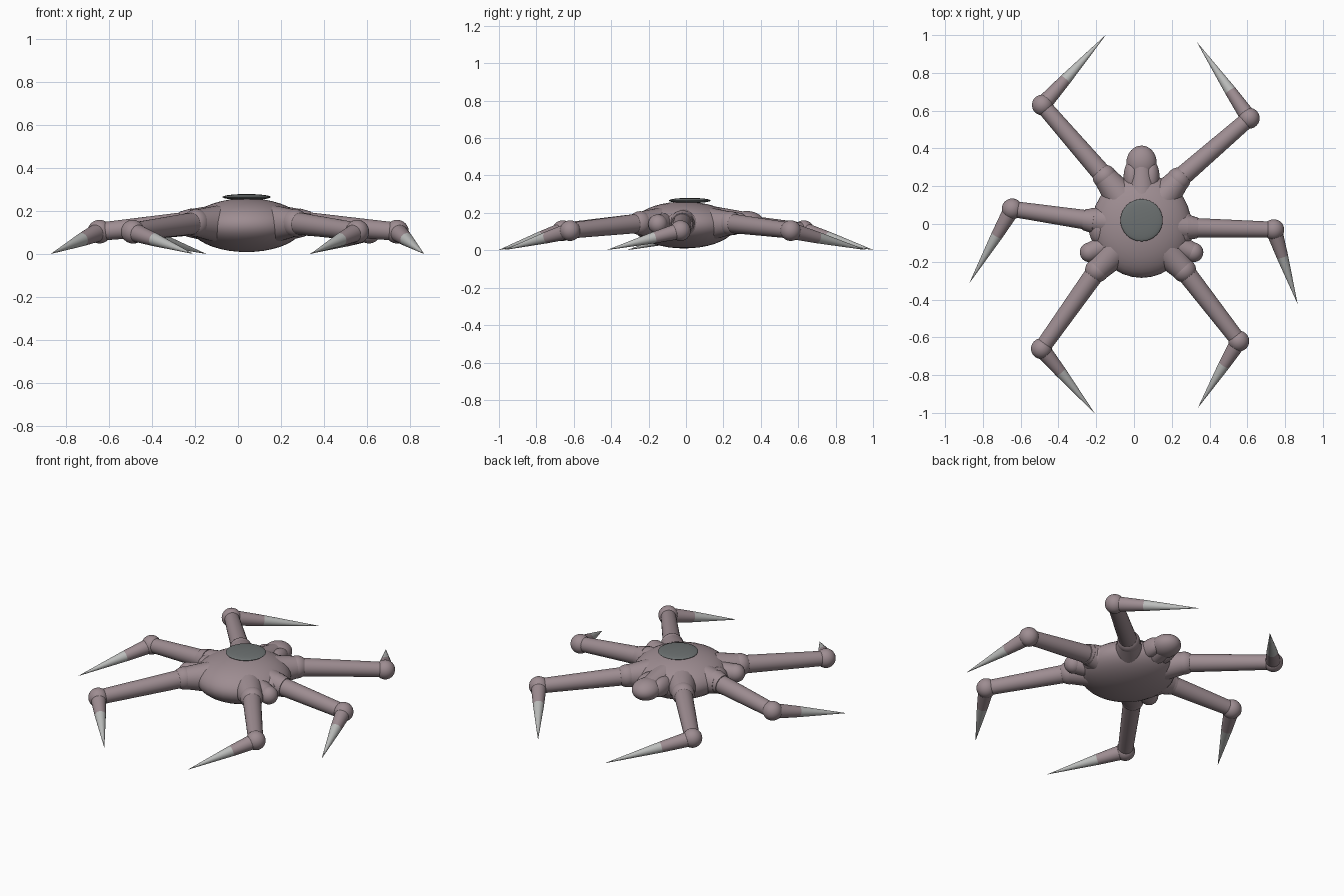
import bpy, math
from mathutils import Vector

if "Cube" in bpy.data.objects:
    bpy.data.objects.remove(bpy.data.objects["Cube"])


def material(name, rgb):
    m = bpy.data.materials.new(name)
    m.diffuse_color = (*rgb, 1)
    m.use_nodes = True
    m.node_tree.nodes["Principled BSDF"].inputs["Base Color"].default_value = m.diffuse_color
    return m


SHELL = material("mauve shell", (0.34, 0.265, 0.285))
CLAW = material("pale claw", (0.50, 0.51, 0.50))
PLATE = material("dark plate", (0.15, 0.165, 0.165))


def finish(name, mat):
    ob = bpy.context.object
    ob.name = name
    ob.data.materials.append(mat)
    bpy.ops.object.shade_smooth_by_angle(angle=math.radians(40))
    return ob


def ball(name, pos, size, mat=SHELL):
    bpy.ops.mesh.primitive_uv_sphere_add(segments=32, ring_count=20, radius=1, location=pos)
    bpy.context.object.scale = size if isinstance(size, tuple) else (size,) * 3
    bpy.ops.object.transform_apply(location=False, rotation=False, scale=True)
    return finish(name, mat)


def rod(name, a, b, r1, r2, mat=SHELL):
    a, b = Vector(a), Vector(b)
    d = b - a
    bpy.ops.mesh.primitive_cone_add(vertices=28, radius1=r1, radius2=r2, depth=d.length,
                                    location=(a + b) / 2,
                                    rotation=d.to_track_quat('Z', 'Y').to_euler())
    return finish(name, mat)


# Flattened body and the domed plate on its back
CX = 0.04
ball("body", (CX, -0.01, 0.135), (0.265, 0.275, 0.125))
ball("back_plate", (CX, 0.02, 0.266), (0.112, 0.112, 0.014), PLATE)

# Rear snout with a pair of side ridges
ball("snout", (CX, 0.325, 0.15), (0.08, 0.09, 0.06))
rod("snout_neck", (CX, 0.15, 0.15), (CX, 0.32, 0.15), 0.085, 0.055)
for s in (-1, 1):
    ball("snout_ridge", (CX + s * 0.05, 0.25, 0.15), (0.045, 0.09, 0.055))

# Legs: hip, knee and tip as seen in plan
LEGS = [
    ("rear_left", (-0.155, 0.25), (-0.485, 0.63), (-0.15, 1.0)),
    ("rear_right", (0.235, 0.235), (0.61, 0.56), (0.335, 0.96)),
    ("middle_left", (-0.24, 0.02), (-0.645, 0.08), (-0.87, -0.31)),
    ("middle_right", (0.31, -0.02), (0.74, -0.03), (0.865, -0.42)),
    ("front_left", (-0.195, -0.245), (-0.49, -0.66), (-0.21, -1.0)),
    ("front_right", (0.265, -0.245), (0.555, -0.62), (0.34, -0.97)),
]
for side, h, k, t in LEGS:
    hip, knee, tip = Vector((*h, 0.145)), Vector((*k, 0.105)), Vector((*t, 0.002))
    out = (knee - hip).normalized()
    middle = "middle" in side
    inner = Vector((CX, 0, 0.135)).lerp(hip, 0.6)
    rod(side + "_hip_socket", inner, hip, 0.085, 0.062)
    if middle:
        rod(side + "_hip_collar", hip - out * 0.03, hip + out * 0.025, 0.066, 0.056)
    else:
        ball(side + "_hip_ball", hip, 0.064)
        ball(side + "_hip_base", Vector((CX, 0, 0.145)).lerp(hip, 0.84), 0.066)
    rod(side + "_thigh", hip, knee, 0.052, 0.042)
    ball(side + "_knee", knee, 0.055)
    # Shin and claw share one straight taper
    mid = knee.lerp(tip, 0.36)
    rod(side + "_shin", knee, mid, 0.044, 0.031)
    rod(side + "_claw", mid, tip, 0.031, 0.0005, CLAW)

# Small knuckles on the flanks beside the front and middle hips
for s in (-1, 1):
    ball("flank_knuckle", (CX + s * 0.275, -0.15, 0.14), 0.052)
    rod("flank_strut", (CX + s * 0.18, -0.11, 0.14), (CX + s * 0.275, -0.15, 0.14), 0.06, 0.05)
    ball("flank_swelling", (CX + s * 0.225, -0.02, 0.14), (0.055, 0.09, 0.065))
